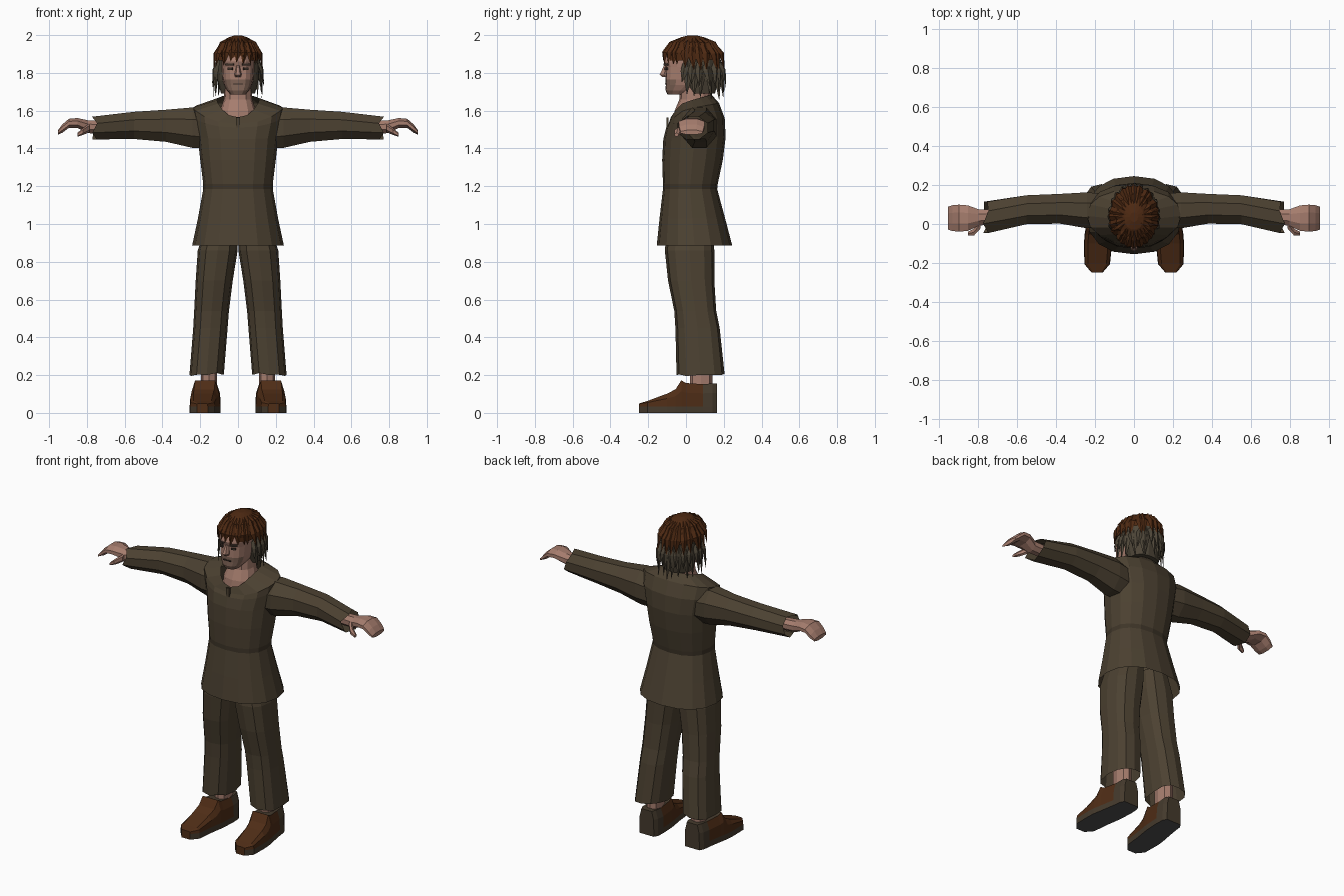
import bpy, bmesh, math, random
from mathutils import Vector, Matrix

if "Cube" in bpy.data.objects:
    bpy.data.objects.remove(bpy.data.objects["Cube"])

random.seed(4)

def material(name, r, g, b):
    m = bpy.data.materials.new(name)
    m.diffuse_color = (r, g, b, 1)
    m.use_nodes = True
    m.node_tree.nodes["Principled BSDF"].inputs["Base Color"].default_value = m.diffuse_color
    return m

CLOTH = material("brown cloth", .072, .053, .031)
BELT = material("dark cloth", .048, .035, .021)
SKIN = material("skin", .38, .205, .155)
STUBBLE = material("stubble", .22, .13, .095)
DARK = material("dark brow", .045, .03, .022)
HAIR = material("brown hair", .075, .022, .006)
HAIR2 = material("faded hair", .075, .06, .039)
LEATHER = material("brown leather", .078, .026, .008)
TRIM = material("worn leather", .06, .043, .026)
SOLE = material("grey sole", .08, .078, .078)

def spow(v, p):
    return math.copysign(abs(v) ** p, v)

def ring_z(z, x0, x1, yf, yb, n=12, e=2.4, dip=(0, 0), jag=0):
    """Horizontal rounded section; dip lowers the front and raises the back."""
    pts = []
    for i in range(n):
        a = 2 * math.pi * i / n
        c, s = spow(math.cos(a), 2 / e), spow(math.sin(a), 2 / e)
        dz = -dip[0] * s * s if s < 0 else dip[1] * s
        pts.append(Vector(((x0 + x1) / 2 + c * (x1 - x0) / 2,
                           (yf + yb) / 2 + s * (yb - yf) / 2,
                           z + dz + random.uniform(-jag, jag))))
    return pts

def ring_x(x, yc, zc, ry, rz, n=8, jag=0):
    """Section across an arm or hand."""
    pts = []
    for i in range(n):
        a = 2 * math.pi * (i + .5) / n
        k = 1 / math.cos(math.pi / n)
        pts.append(Vector((x + random.uniform(-jag, jag),
                           yc + ry * k * math.cos(a), zc + rz * k * math.sin(a))))
    return pts

def finish(name, bm, mats, rule=None, mirror=False):
    bmesh.ops.recalc_face_normals(bm, faces=bm.faces[:])
    bm.normal_update()
    if rule:
        for f in bm.faces:
            f.material_index = rule(f.calc_center_median(), f.normal)
    me = bpy.data.meshes.new(name)
    bm.to_mesh(me)
    bm.free()
    for m in mats:
        me.materials.append(m)
    ob = bpy.data.objects.new(name, me)
    bpy.context.collection.objects.link(ob)
    if mirror:
        ob.modifiers.new("mirror", "MIRROR").use_mirror_merge = False
    return ob

def loft(name, rings, mats, rule=None, mirror=False, caps=(True, True)):
    bm = bmesh.new()
    rows = [[bm.verts.new(p) for p in r] for r in rings]
    n = len(rows[0])
    for a, b in zip(rows, rows[1:]):
        for i in range(n):
            j = (i + 1) % n
            bm.faces.new((a[i], a[j], b[j], b[i]))
    if caps[0]:
        bm.faces.new(rows[0][::-1])
    if caps[1]:
        bm.faces.new(rows[-1])
    return finish(name, bm, mats, rule, mirror)

def plate(name, loc, size, angle, mat, mirror=False):
    bm = bmesh.new()
    mx = Matrix.Translation(loc) @ Matrix.Rotation(angle, 4, "Z") @ Matrix.Diagonal((*size, 1))
    bmesh.ops.create_cube(bm, size=1, matrix=mx)
    return finish(name, bm, [mat], mirror=mirror)

# Tunic: flared skirt, belted waist, chest, shoulders and dipped neckline
body = [(.885, .243, -.155, .245, 0, 0), (1.03, .212, -.14, .207, 0, 0),
        (1.185, .184, -.122, .165, 0, 0), (1.212, .184, -.122, .168, 0, 0),
        (1.34, .20, -.126, .195, 0, 0), (1.46, .213, -.12, .21, .01, 0),
        (1.56, .235, -.105, .205, .05, 0), (1.615, .24, -.092, .175, .085, .025),
        (1.655, .112, -.08, .135, .09, .03)]
loft("tunic", [ring_z(z, -w, w, f, b, 16, 2.3, (d, u)) for z, w, f, b, d, u in body],
     [CLOTH, BELT], lambda c, n: int(1.185 < c.z < 1.212), caps=(False, False))
plate("neck_lace", (0, -.098, 1.535), (.022, .012, .06), 0, CLOTH)

# Sleeves with ragged cuffs
loft("sleeves", [ring_x(.15, .07, 1.50, .085, .10), ring_x(.24, .07, 1.51, .092, .107),
                 ring_x(.38, .078, 1.52, .076, .085), ring_x(.55, .073, 1.522, .074, .072),
                 ring_x(.76, .034, 1.508, .08, .06, jag=.015)],
     [CLOTH], mirror=True, caps=(True, False))

# Hands: wrist, palm, curled fingers, and thumb
loft("hands", [ring_x(.70, .04, 1.51, .036, .034), ring_x(.795, .033, 1.515, .042, .034),
               ring_x(.85, .03, 1.535, .065, .026), ring_x(.895, .03, 1.533, .069, .024),
               ring_x(.93, .03, 1.505, .066, .022), ring_x(.953, .03, 1.485, .058, .012)],
     [SKIN], mirror=True)
loft("thumbs", [ring_x(.785, .0, 1.51, .022, .02, 6), ring_x(.82, -.042, 1.49, .018, .016, 6),
                ring_x(.85, -.05, 1.472, .01, .009, 6)], [SKIN], mirror=True)

# Trousers with frayed bottoms
legs = [(.98, .0, .175, -.10, .14, 0), (.86, .002, .213, -.112, .15, 0),
        (.70, .028, .224, -.095, .15, 0), (.54, .048, .232, -.062, .16, 0),
        (.45, .055, .237, -.056, .178, 0), (.205, .075, .257, -.05, .204, .01)]
loft("trousers", [ring_z(z, a, b, f, k, 12, 2.6, jag=j) for z, a, b, f, k, j in legs],
     [CLOTH], mirror=True, caps=(True, False))
loft("ankles", [ring_z(z, .112, .195, .02, .14, 8) for z in (.10, .32)], [SKIN], mirror=True)

# Shoes: sections from toe to heel, coloured by height and position
def shoe_ring(y, x0, x1, top):
    shape = [(-1, 0), (-1, .035), (-.96, .02 + top * .55), (-.72, top),
             (.72, top), (.96, .02 + top * .55), (1, .035), (1, 0)]
    c, h = (x0 + x1) / 2, (x1 - x0) / 2
    return [Vector((c + u * h, y, z)) for u, z in shape]

def shoe_rule(c, n):
    if n.z < -.8:
        return 2
    if c.z < .03 or c.y > .1 or (c.y > -.03 and n.z > .7):
        return 1
    return 0

shoes = [(-.248, .16, .218, .05), (-.205, .123, .254, .063), (-.10, .112, .256, .102),
         (-.055, .105, .253, .125), (-.025, .10, .248, .172), (.0, .097, .243, .158),
         (.09, .092, .228, .152), (.14, .095, .222, .156), (.165, .108, .208, .155)]
loft("shoes", [shoe_ring(*s) for s in shoes], [LEATHER, TRIM, SOLE], shoe_rule, True)

# Neck and upper chest showing in the neckline
neck = [(1.52, .10, -.07, .12), (1.60, .095, -.06, .125), (1.66, .075, -.035, .13),
        (1.73, .07, -.03, .12)]
loft("neck", [ring_z(z, -w, w, f, b) for z, w, f, b in neck], [SKIN])

# Head with stubble on the lower face
head = [(1.685, .04, -.098, .0), (1.708, .06, -.108, .05), (1.735, .074, -.107, .10),
        (1.765, .081, -.109, .12), (1.83, .085, -.108, .14), (1.86, .085, -.118, .15),
        (1.92, .08, -.10, .15), (1.97, .05, -.05, .10)]
loft("head", [ring_z(z, -w, w, f, b, 16, 2.8) for z, w, f, b in head], [SKIN, STUBBLE],
     lambda c, n: int(c.z < 1.76 and n.y < -.2))
loft("nose", [ring_z(1.778, -.014, .014, -.128, -.09, 6), ring_z(1.79, -.019, .019, -.142, -.09, 6),
              ring_z(1.838, -.009, .009, -.119, -.09, 6)], [SKIN])
plate("mouth", (0, -.108, 1.742), (.05, .008, .006), 0, DARK)
plate("eyebrows", (.043, -.106, 1.845), (.045, .009, .012), .45, DARK, True)
plate("eyes", (.041, -.104, 1.822), (.026, .009, .011), .45, DARK, True)

# Hair: solid cap and nape, brown above and faded below
def hair_rule(c, n):
    return int(c.z < 1.845)

cap = [(1.865, .112, -.112, .175), (1.92, .108, -.108, .172), (1.962, .085, -.075, .14),
       (1.988, .05, -.03, .10), (1.998, .02, .01, .06)]
loft("hair_cap", [ring_z(z, -w, w, f, b, 14, 2.1) for z, w, f, b in cap], [HAIR])
nape = [(1.69, .09, .015, .155), (1.76, .108, -.01, .172), (1.87, .112, -.02, .175)]
loft("hair_nape", [ring_z(z, -w, w, f, b, 14, 2.2) for z, w, f, b in nape],
     [HAIR, HAIR2], lambda c, n: 1)

# Hair locks: tapered three-sided strands in overlapping layers
def lock(bm, a, steps, half):
    def at(ang, f, z):
        return Vector((.12 * f * math.cos(ang), .035 + .155 * f * math.sin(ang), z))
    rows = []
    for (f, z), w in zip(steps[:2], (half, half * 1.1)):
        rows.append([bm.verts.new(p) for p in
                     (at(a - w, f, z), at(a, f + .07, z + .006), at(a + w, f, z))])
    tip = bm.verts.new(at(a + random.uniform(-.08, .08), *steps[2]))
    r, m = rows
    bm.faces.new(r[::-1])
    for i in range(3):
        j = (i + 1) % 3
        bm.faces.new((r[i], r[j], m[j], m[i]))
        bm.faces.new((m[i], m[j], tip))

bm = bmesh.new()
N = 24
for i in range(N):
    a = 2 * math.pi * (i + random.uniform(-.2, .2)) / N
    s = math.sin(a)
    d = random.uniform(-.02, .02)
    lock(bm, a, [(.3, 1.984), (.72, 1.958), (1.05, 1.90 + d)], .16)
    if s < -.5:
        lock(bm, a, [(.75, 1.945), (.97, 1.905), (1.0, 1.848 + d * .6)], .15)
    else:
        lock(bm, a, [(.75, 1.945), (1.0, 1.90), (1.1, 1.81 + d)], .15)
    if s > -.4:
        lock(bm, a + .1, [(.88, 1.87), (1.02, 1.79), (1.08, 1.665 + d)], .14)
        lock(bm, a, [(.92, 1.85), (1.06, 1.81), (1.14, 1.73 + d)], .12)
finish("hair_locks", bm, [HAIR, HAIR2], hair_rule)
